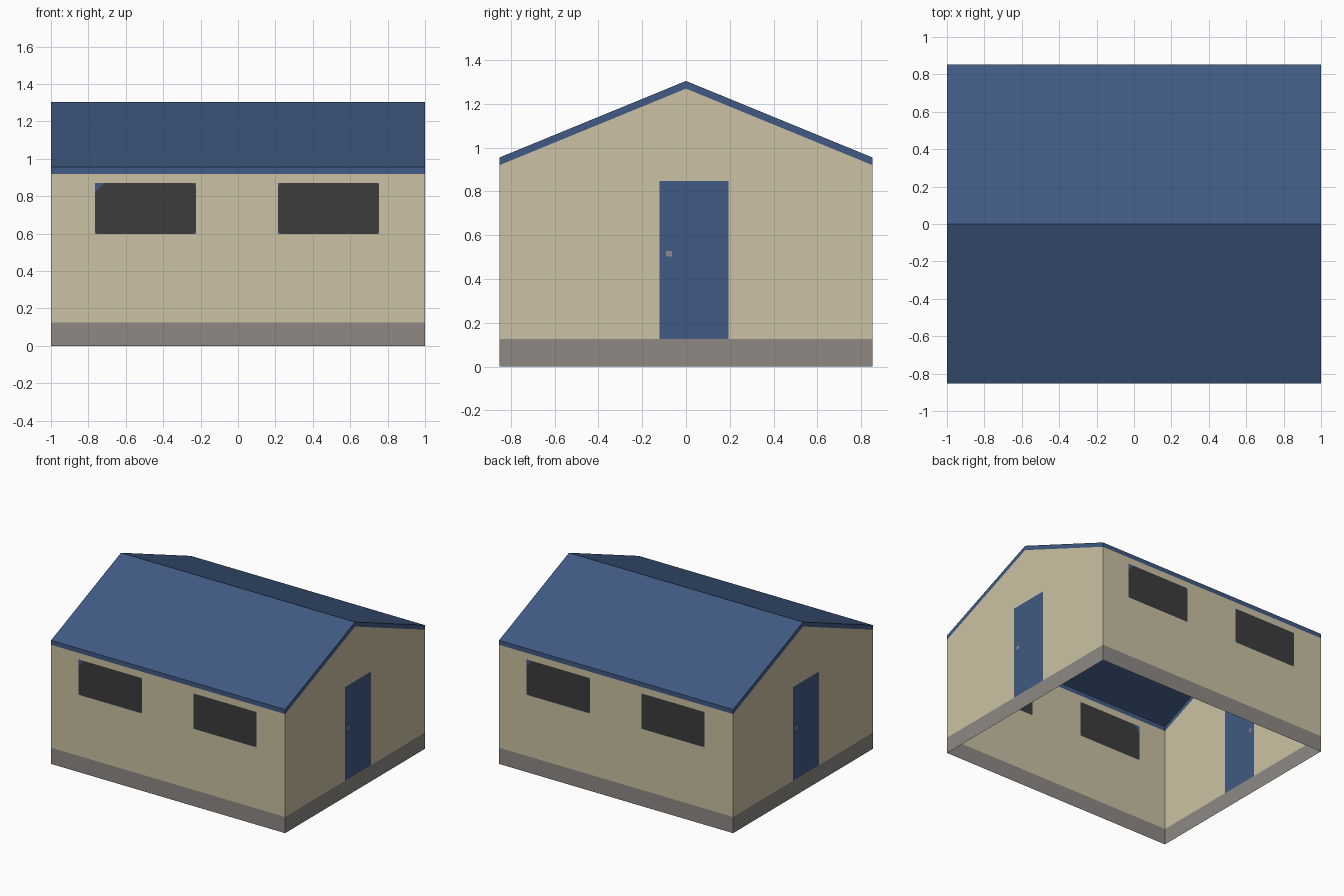
import bpy, bmesh
from mathutils import Vector, Matrix
from math import pi

if "Cube" in bpy.data.objects:
    bpy.data.objects.remove(bpy.data.objects["Cube"])

HX, HY = 1.0, 0.853             # half length and half width
EAVE, APEX, T = 0.955, 1.305, 0.035   # roof heights and roof edge thickness
BASE = 0.125                    # height of the plinth


def material(name, rgb):
    m = bpy.data.materials.new(name)
    lin = [((c / 255 + 0.055) / 1.055) ** 2.4 for c in rgb]
    m.diffuse_color = (*lin, 1)
    m.use_nodes = True
    m.node_tree.nodes["Principled BSDF"].inputs["Base Color"].default_value = m.diffuse_color
    return m


MATS = [material("cream_wall", (203, 193, 163)), material("grey_plinth", (142, 137, 132)),
        material("blue_paint", (64, 90, 131)), material("dark_glass", (60, 60, 60))]
CREAM, GREY, BLUE, GLASS = range(4)


def finish(bm, name):
    # Add the copy turned half round, so both opposite sides are made
    copy = bmesh.ops.duplicate(bm, geom=bm.verts[:] + bm.edges[:] + bm.faces[:])
    verts = [g for g in copy["geom"] if isinstance(g, bmesh.types.BMVert)]
    bmesh.ops.rotate(bm, verts=verts, cent=(0, 0, 0), matrix=Matrix.Rotation(pi, 3, 'Z'))
    bmesh.ops.remove_doubles(bm, verts=bm.verts[:], dist=1e-5)
    mesh = bpy.data.meshes.new(name)
    bm.to_mesh(mesh)
    bm.free()
    for m in MATS:
        mesh.materials.append(m)
    bpy.context.collection.objects.link(bpy.data.objects.new(name, mesh))


def face(bm, pts, mat=CREAM):
    f = bm.faces.new([bm.verts.new(p) for p in pts])
    f.material_index = mat
    return f


def cut(bm, co, no, faces=None):
    faces = faces or bm.faces[:]
    edges = {e for f in faces for e in f.edges}
    verts = {v for f in faces for v in f.verts}
    bmesh.ops.bisect_plane(bm, geom=list(verts) + list(edges) + list(faces),
                           plane_co=co, plane_no=no, dist=1e-6)


def inside(f, axis, box):
    c = f.calc_center_median()
    return box[0] < c[axis] < box[1] and box[2] < c.z < box[3]


def paint(bm, axis, box, mat):
    for f in bm.faces:
        if inside(f, axis, box):
            f.material_index = mat


def cut_boxes(bm, axis, boxes):
    side = Vector((1, 0, 0)) if axis == 0 else Vector((0, 1, 0))
    for u in {u for b in boxes for u in b[:2]}:
        cut(bm, side * u, side)
    for z in {z for b in boxes for z in b[2:]} | {BASE}:
        cut(bm, (0, 0, z), (0, 0, 1))


# Long walls, each with two windows that have clipped blue corners
bm = bmesh.new()
top = EAVE - T
face(bm, [(-HX, -HY, 0), (HX, -HY, 0), (HX, -HY, top), (-HX, -HY, top)])
windows = [(-0.765, -0.225, 0.597, 0.870), (0.215, 0.755, 0.597, 0.870)]
cut_boxes(bm, 0, windows)
for i, w in enumerate(windows):
    for u, su in ((w[0], 1), (w[1], -1)):
        for z, sz in ((w[2], 1), (w[3], -1)):
            big = i == 0 and su == 1 and sz == -1
            size = 0.05 if big else 0.016
            cut(bm, (u + su * size, -HY, z), (su, 0, sz),
                [f for f in bm.faces if inside(f, 0, w)])
    for f in bm.faces:
        if inside(f, 0, w):
            f.material_index = BLUE if len(f.verts) == 3 else GLASS
paint(bm, 0, (-HX, HX, 0, BASE), GREY)
finish(bm, "long_walls")

# Gable walls, each with a door and a handle
bm = bmesh.new()
face(bm, [(HX, -HY, 0), (HX, HY, 0), (HX, HY, top), (HX, 0, APEX - T), (HX, -HY, top)])
door = (-0.122, 0.195, BASE, 0.848)
handle = (-0.092, -0.064, 0.502, 0.528)
cut_boxes(bm, 1, [door, handle])
paint(bm, 1, door, BLUE)
paint(bm, 1, handle, GREY)
paint(bm, 1, (-HY, HY, 0, BASE), GREY)
finish(bm, "gable_walls")

# Roof: slope, eave edge and gable edge strips, open underneath like the shell
bm = bmesh.new()
face(bm, [(-HX, -HY, EAVE), (HX, -HY, EAVE), (HX, 0, APEX), (-HX, 0, APEX)], BLUE)
face(bm, [(-HX, -HY, top), (HX, -HY, top), (HX, -HY, EAVE), (-HX, -HY, EAVE)], BLUE)
face(bm, [(HX, -HY, top), (HX, 0, APEX - T), (HX, 0, APEX), (HX, -HY, EAVE)], BLUE)
face(bm, [(HX, 0, APEX - T), (HX, HY, top), (HX, HY, EAVE), (HX, 0, APEX)], BLUE)
finish(bm, "roof")
